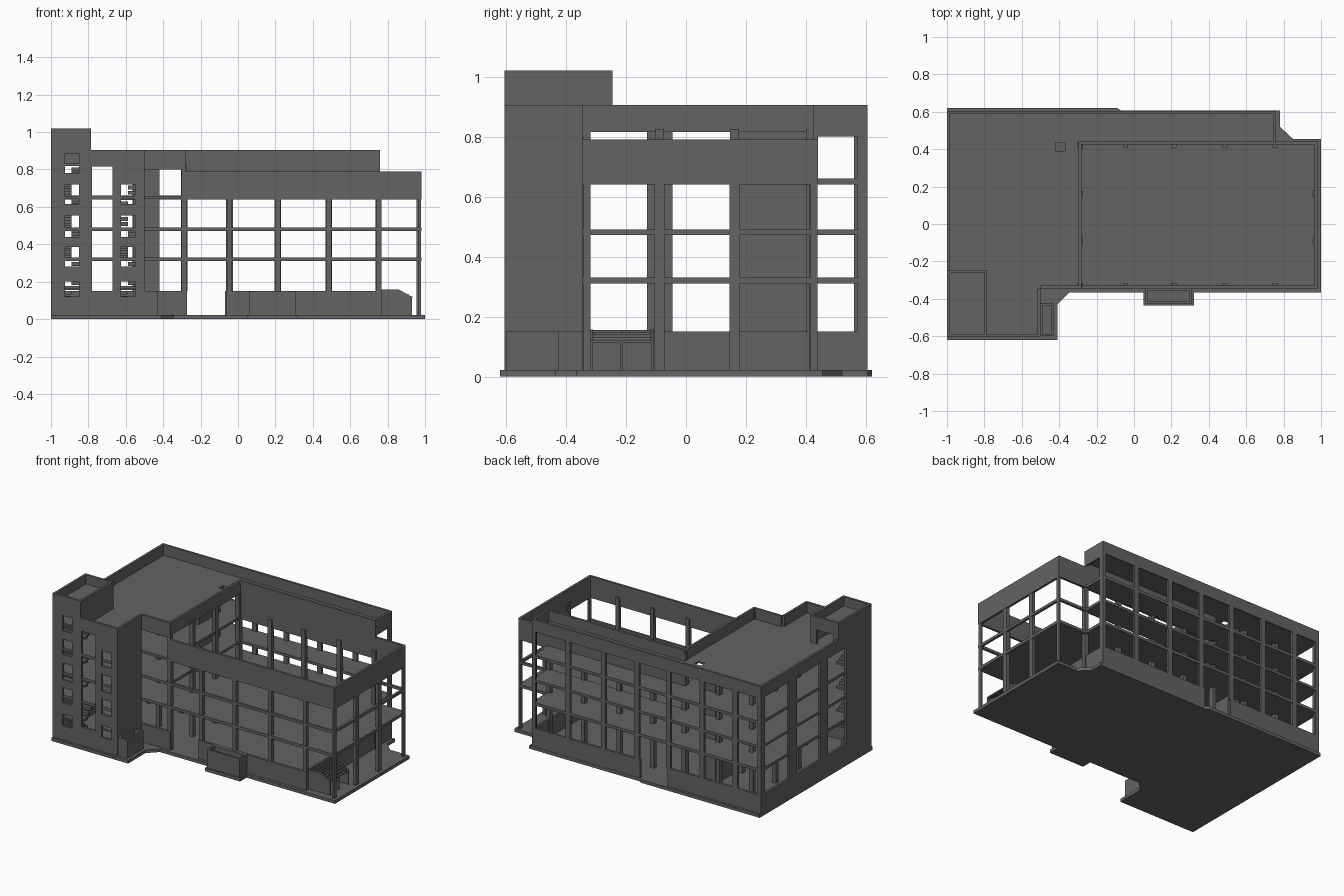
import bpy, bmesh
from mathutils import Vector

cube = bpy.data.objects.get("Cube")
if cube:
    bpy.data.objects.remove(cube, do_unlink=True)

grey = bpy.data.materials.new("concrete grey")
grey.use_nodes = True
COLOR = (0.125, 0.125, 0.125, 1)
grey.diffuse_color = COLOR
grey.node_tree.nodes["Principled BSDF"].inputs["Base Color"].default_value = COLOR

T = 0.016                     # wall thickness
GROUND, SILL, ROOF, TOP, HALL_TOP = 0.022, 0.15, 0.825, 0.905, 0.79
ROWS = [(SILL, 0.31), (0.33, 0.472), (0.49, 0.64), (0.66, 0.82)]


def finish(name, bm):
    bmesh.ops.recalc_face_normals(bm, faces=bm.faces)
    mesh = bpy.data.meshes.new(name)
    bm.to_mesh(mesh)
    bm.free()
    mesh.materials.append(grey)
    obj = bpy.data.objects.new(name, mesh)
    bpy.context.collection.objects.link(obj)
    return obj


def add_box(bm, x0, x1, y0, y1, z0, z1):
    verts = bmesh.ops.create_cube(bm, size=1)["verts"]
    for v in verts:
        v.co = Vector(((x0 + x1) / 2 + v.co.x * (x1 - x0),
                       (y0 + y1) / 2 + v.co.y * (y1 - y0),
                       (z0 + z1) / 2 + v.co.z * (z1 - z0)))


def boxes(name, items):
    bm = bmesh.new()
    for item in items:
        add_box(bm, *item)
    return finish(name, bm)


def prism(name, points, place, depth):
    """Extrude a flat outline along a vector."""
    bm = bmesh.new()
    face = bm.faces.new([bm.verts.new(place(a, b)) for a, b in points])
    ext = bmesh.ops.extrude_face_region(bm, geom=[face], use_keep_orig=True)["geom"]
    bmesh.ops.translate(bm, vec=depth, verts=[g for g in ext if isinstance(g, bmesh.types.BMVert)])
    return finish(name, bm)


def panel(name, axis, pos, u, v, holes=(), t=T):
    """Flat slab centred at pos across axis, with rectangular holes."""
    place = {"x": lambda a, b: (pos, a, b), "y": lambda a, b: (a, pos, b),
             "z": lambda a, b: (a, b, pos)}[axis]
    us, vs = set(u), set(v)
    for a0, a1, b0, b1 in holes:
        us |= {min(max(a, u[0]), u[1]) for a in (a0, a1)}
        vs |= {min(max(b, v[0]), v[1]) for b in (b0, b1)}
    us, vs = sorted(us), sorted(vs)
    bm = bmesh.new()
    grid = {}

    def vert(a, b):
        if (a, b) not in grid:
            grid[a, b] = bm.verts.new(place(a, b))
        return grid[a, b]
    for a0, a1 in zip(us, us[1:]):
        for b0, b1 in zip(vs, vs[1:]):
            ca, cb = (a0 + a1) / 2, (b0 + b1) / 2
            if not any(h[0] < ca < h[1] and h[2] < cb < h[3] for h in holes):
                bm.faces.new((vert(a0, b0), vert(a1, b0), vert(a1, b1), vert(a0, b1)))
    obj = finish(name, bm)
    mod = obj.modifiers.new("thickness", "SOLIDIFY")
    mod.thickness, mod.offset = t, 0
    return obj


def bays(lines, half):
    """Gaps between neighbouring column centres."""
    return [(a + half, b - half) for a, b in zip(lines, lines[1:])]


def windows(gaps, rows):
    return [(a, b, c, d) for a, b in gaps for c, d in rows]


# Ground slab
prism("ground_slab", [(-1, -.62), (-.41, -.62), (-.41, -.43), (-.345, -.365), (.05, -.365),
      (.05, -.435), (.32, -.435), (.32, -.365), (1, -.365), (1, .455), (.85, .455),
      (.78, .52), (.78, .607), (-.07, .607), (-.09, .62), (-1, .62)],
      lambda a, b: (a, b, 0), (0, 0, GROUND))

H = T / 2
BACK, FRONT, HALL_F, HALL_B = .605 - H, -.605 + H, -.345 + H, .44 - H
LEFT, HALL_L, END, HALL_R = -1 + H, -.28, .76, .98 - H
x_lines = [-.99, -.80, -.545, -.288, -.045, .212, .485, .752]
y_lines = [-.335, -.088, .162, .415]

# Back facade with a passage at ground level
panel("back_wall", "y", BACK, (-1, END), (GROUND, TOP),
      windows(bays(x_lines, .018), ROWS) + [(-.28, -.07, GROUND, SILL)])

# Left facade
panel("left_wall", "x", LEFT, (-.605, .605), (GROUND, TOP),
      windows([(-.33, -.13), (-.045, .21), (.30, .56)], ROWS))

# Stair front facade with small windows and a tall slot
small = [(.12, .2), (.28, .385), (.44, .555), (.615, .72), (.78, .885)]
panel("stair_front_wall", "y", FRONT, (-1, -.5), (GROUND, TOP),
      windows([(-.925, -.85)], small) + windows([(-.625, -.55)], small[:4])
      + [(-.78, -.67, SILL, .64), (-.78, -.67, .66, .815)])
panel("stair_side_wall", "x", -.5 - H, (-.605, -.345), (GROUND, TOP))

# End wall of the back wing
panel("end_wall", "x", END - H, (.44, .605), (GROUND, TOP),
      windows([(.44, .572)], ROWS[:3] + [(.66, .80)]))

# Upper wall between back wing and hall, and the recess beam
panel("upper_hall_wall", "y", HALL_B, (HALL_L, END), (.64, TOP))
panel("recess_beam", "y", HALL_F, (-.5, HALL_L), (.80, TOP))
panel("roof_edge", "x", HALL_L - H, (-.345, .44), (ROOF - .01, TOP))

# Floors and roof
recess = (-.5, 2, -.7, -.345)
notch = (END, 2, .44, .7)
hall = (HALL_L, 2, -.345, .44)
panel("first_floor", "z", .32, (-.99, .975), (-.597, .597), [recess, notch], .02)
for name, z in (("second_floor", .481), ("third_floor", .65)):
    panel(name, "z", z, (-.99, END - .005), (-.597, .597), [recess, hall], .018)
panel("roof", "z", ROOF, (-.99, END - .005), (-.597, .597),
      [recess, hall, (-.42, -.37, .39, .435)], .012)

# Hall frame: parapet, floor bands and slender columns
for name, z0, z1 in (("hall_parapet", .64, HALL_TOP), ("upper_band", .472, .49),
                     ("lower_band", .31, .33)):
    panel(name + "_front", "y", HALL_F, (HALL_L, .98), (z0, z1))
    panel(name + "_right", "x", HALL_R, (-.345, .44), (z0, z1))
    panel(name + "_back", "y", HALL_B, (HALL_L, .98), (z0, z1))
columns = []
for x in x_lines[3:]:
    for y0, y1 in ((-.343, -.318), (.41, .438)):
        columns.append((x - .014, x + .014, y0, y1, GROUND, .70))
for y in y_lines[1:3]:
    columns.append((.955, .978, y - .017, y + .017, GROUND, .70))
for y in (-.331, .426):
    columns.append((.966, .979, y - .013, y + .013, GROUND, .70))
boxes("hall_columns", columns)
boxes("recess_column", [(-.302, -.278, -.343, -.318, GROUND, TOP - .02),
                        (-.302, -.278, .41, .438, GROUND, TOP - .02)])

# Interior columns of the left block and the service shaft
boxes("interior_columns", [(x - .014, x + .014, y - .015, y + .015, GROUND, ROOF)
                           for x in x_lines[1:4] for y in y_lines[1:]])
boxes("service_shaft", [(-.515, -.42, .17, .41, GROUND, ROOF)])

# Low ground-floor walls
panel("low_wall_recess", "y", HALL_F, (-.5, HALL_L), (GROUND, SILL))
panel("low_wall_front", "y", HALL_F, (-.062, END), (GROUND, SILL))
panel("low_wall_end", "x", END - H, (-.345, .44), (GROUND, SILL))


def open_box(name, x0, x1, y0, y1, z1, t=.012):
    boxes(name, [(x0, x1, y0, y0 + t, GROUND, z1), (x0, x1, y1 - t, y1, GROUND, z1),
                 (x0, x0 + t, y0 + t, y1 - t, GROUND, z1),
                 (x1 - t, x1, y0 + t, y1 - t, GROUND, z1)])


# Planters
open_box("front_planter", .06, .31, -.425, -.345, SILL)
open_box("corner_planter", -.5, -.43, -.6, -.425, SILL)

# Side porch: shaped cheek panels, slats and posts
cheek = [(.765, GROUND), (.93, GROUND), (.93, .12), (.86, .157), (.765, .157)]
for side, y in (("front", -.318), ("back", -.117)):
    prism("porch_cheek_" + side, cheek, lambda a, b: (a, y, b), (0, .008, 0))
boxes("porch_slats", [(x, x + .012, -.312, -.115, z, z + .009) for x, z in
                      [(.775 + .022 * i, .146) for i in range(4)]
                      + [(.866 + .018 * i, .14 - .009 * i) for i in range(4)]])
boxes("porch_frame", [(.918, .928, -.22, -.21, GROUND, .12), (.765, .865, -.22, -.21, .14, .15)])

# Stair tower head
tower_x, tower_y = -.785, -.245
panel("tower_front", "y", FRONT, (-1, tower_x), (TOP, 1.02))
panel("tower_left", "x", LEFT, (-.605, tower_y), (TOP, 1.02))
panel("tower_right", "x", tower_x - H, (-.605, tower_y), (ROOF, 1.02))
panel("tower_back", "y", tower_y - H, (-1, tower_x), (ROOF, 1.02), [(-.96, -.83, ROOF, .93)])
panel("tower_roof", "z", .95, (-.995, tower_x - .005), (-.597, tower_y - .005), (), .012)

# Stair flights with half landings
for name, x0, x1, levels in (("left_stair", -.98, -.80, (GROUND, .33, .49, .66)),
                             ("right_stair", -.655, -.52, (GROUND, .33, .49))):
    items = []
    mid = (x0 + x1) / 2
    for base, top in zip(levels, levels[1:] + (ROOF,)):
        half = (base + top) / 2
        items.append((x0, x1, -.59, -.53, half - .012, half))
        for i in range(6):
            y = -.38 - .025 * i
            za = base + (half - base) * (i + 1) / 6
            zb = top - (top - half) * (i + 1) / 6
            items.append((x0, mid, y - .025, y, za - .02, za))
            items.append((mid, x1, y - .025, y, zb - .02, zb))
    boxes(name, items)
